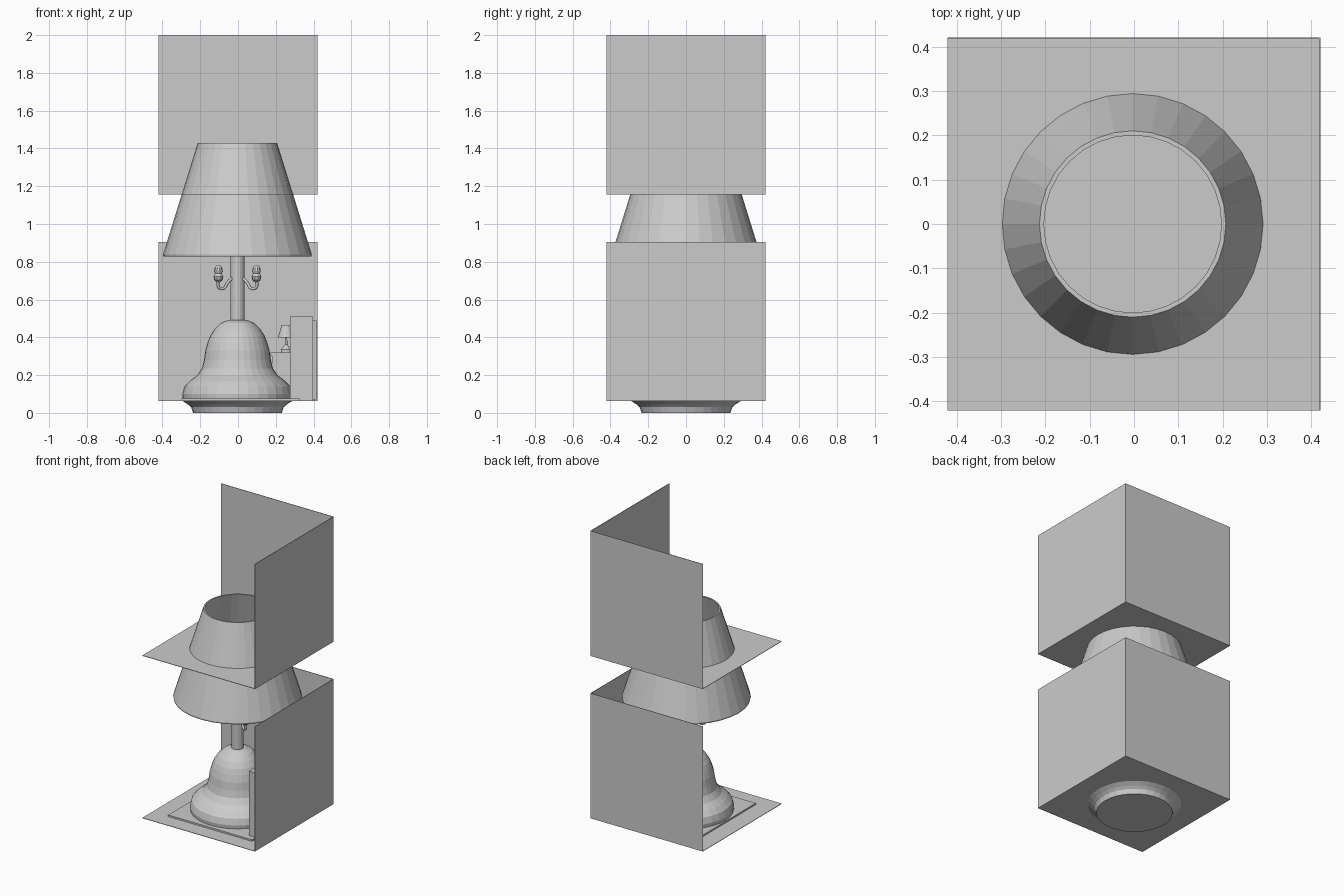
import bpy
from math import cos, sin, pi, radians
from mathutils import Vector

if "Cube" in bpy.data.objects:
    bpy.data.objects.remove(bpy.data.objects["Cube"])

CX = -0.003  # lamp axis


def mesh_object(name, verts, faces):
    me = bpy.data.meshes.new(name)
    me.from_pydata(verts, [], faces)
    me.update()
    ob = bpy.data.objects.new(name, me)
    bpy.context.collection.objects.link(ob)
    return ob


def lathe(name, profile, at=(CX, 0, 0), n=32, cap=True, loop=False):
    """Revolve (radius, z) points listed from bottom to top."""
    verts = [(at[0] + r * cos(2 * pi * i / n), at[1] + r * sin(2 * pi * i / n), at[2] + z)
             for r, z in profile for i in range(n)]
    m = len(profile)
    faces = [(j * n + i, j * n + (i + 1) % n, (j + 1) % m * n + (i + 1) % n, (j + 1) % m * n + i)
             for j in range(m if loop else m - 1) for i in range(n)]
    if cap and not loop:
        faces += [tuple(reversed(range(n))), tuple(range((m - 1) * n, m * n))]
    return mesh_object(name, verts, faces)


def box(name, x0, x1, y0, y1, z0, z1):
    verts = [(x, y, z) for z in (z0, z1) for x, y in ((x0, y0), (x1, y0), (x1, y1), (x0, y1))]
    faces = [(3, 2, 1, 0), (4, 5, 6, 7)] + [(i, (i + 1) % 4, (i + 1) % 4 + 4, i + 4) for i in range(4)]
    return mesh_object(name, verts, faces)


# two open rooms: floor, back wall, right wall
S, T = 0.42, 0.003
for room, z in (("lower", 0.065), ("upper", 1.16)):
    box(room + "_floor", -S, S, -S, S, z - T, z)
    box(room + "_back_wall", -S, S, S - T, S, z, z + 0.84)
    box(room + "_right_wall", S - T, S, -S, S - T, z, z + 0.84)

# lamp foot under the floor
lathe("lamp_foot", [(0.235, 0), (0.245, 0.03), (0.262, 0.045), (0.29, 0.063)])

# bell shaped body
lathe("lamp_body", [(0.288, 0.066), (0.292, 0.10), (0.281, 0.14), (0.252, 0.17), (0.214, 0.198),
                    (0.188, 0.235), (0.177, 0.28), (0.170, 0.33), (0.157, 0.375), (0.143, 0.41),
                    (0.120, 0.445), (0.09, 0.475), (0.05, 0.493)])
lathe("lamp_neck", [(0.037, 0.49), (0.037, 1.10)], n=16)

# open shade with a small lower lip
lathe("lamp_shade", [(0.380, 0.828), (0.392, 0.828), (0.394, 0.838), (0.21, 1.43), (0.20, 1.43)], loop=True)

# curled arms with candle bulbs around the neck
for k, deg in enumerate((-30, 90, 210)):
    d = Vector((cos(radians(deg)), sin(radians(deg)), 0))
    cu = bpy.data.curves.new("lamp_arm", 'CURVE')
    cu.dimensions = '3D'
    cu.bevel_depth = 0.008
    cu.bevel_resolution = 1
    cu.resolution_u = 4
    sp = cu.splines.new('BEZIER')
    path = [(0.03, 0.715), (0.06, 0.69), (0.085, 0.658), (0.115, 0.665), (0.118, 0.70)]
    sp.bezier_points.add(len(path) - 1)
    for p, (r, z) in zip(sp.bezier_points, path):
        p.co = d * r + Vector((CX, 0, z))
        p.handle_left_type = p.handle_right_type = 'AUTO'
    bpy.context.collection.objects.link(bpy.data.objects.new(f"lamp_arm_{k}", cu))
    tip = d * 0.116 + Vector((CX, 0, 0))
    lathe(f"candle_bulb_{k}", [(0.006, 0.69), (0.022, 0.703), (0.026, 0.722), (0.018, 0.738),
                               (0.023, 0.75), (0.019, 0.77), (0.006, 0.784)], at=tip, n=10)

# rug
box("rug", -0.30, 0.325, -0.315, 0.30, 0.0652, 0.076)

# cupboard and back panel against the right wall
box("cupboard", 0.275, 0.396, -0.275, -0.02, 0.066, 0.51)
box("cupboard_back_panel", 0.398, 0.415, -0.25, -0.02, 0.07, 0.49)

# bedside table with a miniature lamp in the back corner
box("side_table_top", 0.173, 0.34, 0.24, 0.40, 0.30, 0.32)
box("side_table_body", 0.18, 0.333, 0.247, 0.40, 0.066, 0.30)
at = (0.255, 0.32, 0)
lathe("small_lamp_base", [(0.028, 0.32), (0.028, 0.335), (0.015, 0.35), (0.006, 0.362), (0.005, 0.44)], at=at, n=12)
lathe("small_lamp_shade", [(0.042, 0.398), (0.044, 0.398), (0.024, 0.466), (0.022, 0.466)], at=at, n=16, loop=True)
